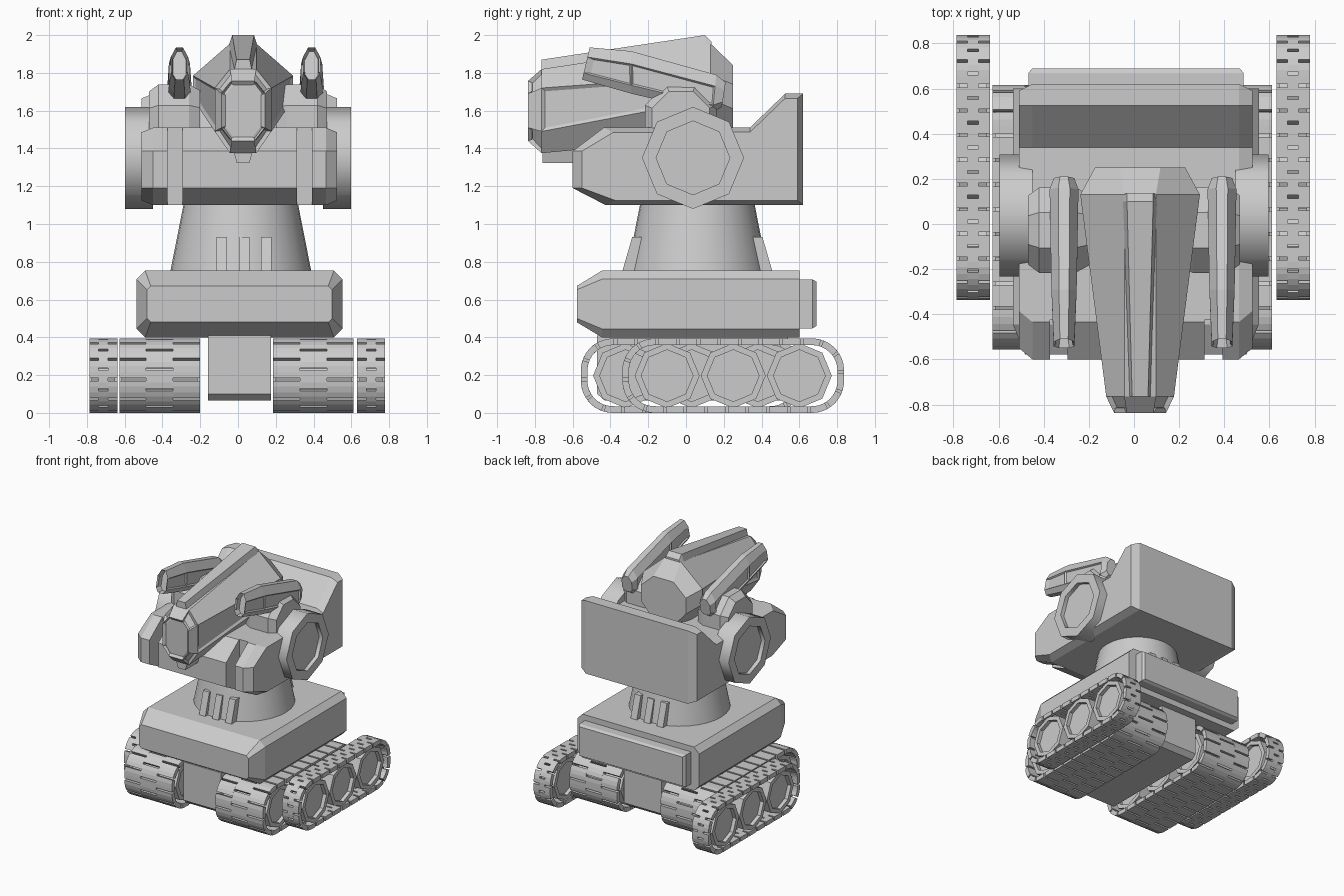
import bpy, bmesh, math
from mathutils import Vector

cube = bpy.data.objects.get("Cube")
if cube:
    bpy.data.objects.remove(cube, do_unlink=True)

GREY = (0.6, 0.6, 0.6, 1)
grey = bpy.data.materials.new("plain grey")
grey.use_nodes = True
grey.diffuse_color = GREY
grey.node_tree.nodes["Principled BSDF"].inputs["Base Color"].default_value = GREY


def loft(bm, rings):
    """Skin a list of equal-length rings and cap both ends."""
    loops = [[bm.verts.new(p) for p in ring] for ring in rings]
    n = len(loops[0])
    for a, b in zip(loops, loops[1:]):
        for i in range(n):
            j = (i + 1) % n
            bm.faces.new((a[i], a[j], b[j], b[i]))
    bm.faces.new(loops[0])
    bm.faces.new(loops[-1])


def clean(bm):
    bmesh.ops.remove_doubles(bm, verts=bm.verts, dist=0.0005)
    bmesh.ops.recalc_face_normals(bm, faces=bm.faces)


def recess(bm, rule, thickness, depth):
    """Inset and sink every face whose normal and centre fit the rule."""
    bm.normal_update()
    faces = [f for f in bm.faces if rule(f.normal, f.calc_center_median())]
    bmesh.ops.inset_individual(bm, faces=faces, thickness=thickness, depth=-depth)


def finish(bm, name, smooth=0):
    mesh = bpy.data.meshes.new(name)
    bm.to_mesh(mesh)
    bm.free()
    mesh.materials.append(grey)
    obj = bpy.data.objects.new(name, mesh)
    bpy.context.collection.objects.link(obj)
    if smooth:
        bpy.context.view_layer.objects.active = obj
        obj.select_set(True)
        bpy.ops.object.shade_smooth_by_angle(angle=math.radians(smooth))
        obj.select_set(False)
    return obj


def build(name, rings, smooth=0):
    bm = bmesh.new()
    loft(bm, rings)
    clean(bm)
    return finish(bm, name, smooth)


def section(cx, y, hx, z0, z1, c):
    """Chamfered rectangle standing across y."""
    pts = [(hx, z0 + c), (hx, z1 - c), (hx - c, z1), (c - hx, z1),
           (-hx, z1 - c), (-hx, z0 + c), (c - hx, z0), (hx - c, z0)]
    return [(cx + x, y, z) for x, z in pts]


def octagon(cx, y, half):
    """Symmetric octagon across y from its right half, top to bottom."""
    pts = half + [(-x, z) for x, z in reversed(half)]
    return [(cx + x, y, z) for x, z in pts]


def drum(name, y, z, steps, smooth=0):
    """Eight-sided solid along x from (x, radius) steps."""
    rings = [[(x, y + r * math.cos(k * math.pi / 4), z + r * math.sin(k * math.pi / 4))
              for k in range(8)] for x, r in steps]
    return build(name, rings, smooth)


def dished(x0, x1, r, ri, d):
    return [(x0 + d, ri), (x0, ri), (x0, r), (x1, r), (x1, ri), (x1 - d, ri)]


# Crawler tracks: three interlocking columns of links around wheels
HL, HH, R = 0.587, 0.197, 0.17
A, B = HL - R, HH - R
ARC = R * math.pi / 2
LENGTH = 4 * (A + B + ARC)


def track_point(s, inset):
    s %= LENGTH
    corners = [(A, B), (-A, B), (-A, -B), (A, -B)]
    for k in range(4):
        straight = 2 * (B if k % 2 else A)
        if s < ARC + straight:
            break
        s -= ARC + straight
    ang = k * math.pi / 2 + min(s, ARC) / R
    run = max(0, s - ARC)
    y, z = corners[k]
    r = R - inset
    return (y + r * math.cos(ang) - run * math.sin(ang),
            z + r * math.sin(ang) + run * math.cos(ang))


def track(name, cx, cy, half, links=26, gap=0.014):
    bm = bmesh.new()
    pitch = LENGTH / links
    third = half / 3
    for x0, x1, shift in ((-half, -third, 0), (-third, third, 0.5), (third, half, 0)):
        for i in range(links):
            rings = []
            for t in range(4):
                s = (i + shift) * pitch + t / 3 * (pitch - gap)
                (yo, zo), (yi, zi) = track_point(s, 0), track_point(s, 0.035)
                rings.append([(cx + x, cy + y, HH + z) for x, y, z in
                              ((x0, yo, zo), (x1, yo, zo), (x1, yi, zi), (x0, yi, zi))])
            loft(bm, rings)
    bmesh.ops.recalc_face_normals(bm, faces=bm.faces)
    finish(bm, name)
    for i, dy in enumerate((-0.35, 0, 0.35)):
        w = half - 0.012
        drum(f"{name}_wheel_{i}", cy + dy, HH, dished(cx - w, cx + w, 0.172, 0.137, 0.03))


for side, label in ((1, "left"), (-1, "right")):
    track(f"outer_track_{label}", -0.004 + side * 0.709, 0.25, 0.074)
    track(f"inner_track_{label}", -0.008 + side * 0.407, 0.03, 0.213)

# Chassis
build("axle_block", [section(0.008, y, h, z, 0.41, c) for y, h, z, c in
                     ((-0.47, 0.168, 0.1, 0), (-0.43, 0.168, 0.065, 0),
                      (0.5, 0.168, 0.065, 0), (0.54, 0.168, 0.1, 0))])
build("base_hull", [section(0.008, -0.578, 0.49, 0.48, 0.672, 0.02),
                    section(0.008, -0.445, 0.545, 0.4, 0.753, 0.045),
                    section(0.008, 0.6, 0.545, 0.4, 0.753, 0.045)])
build("rear_plate", [section(0.009, 0.59, 0.476, 0.448, 0.707, 0),
                     section(0.009, 0.67, 0.476, 0.448, 0.707, 0),
                     section(0.009, 0.69, 0.46, 0.46, 0.695, 0)])

# Neck with three fins front and back
build("neck", [[(0.015 + r * math.cos(k * math.pi / 16), 0.06 + r * math.sin(k * math.pi / 16), z)
                for k in range(32)] for z, r in ((0.74, 0.375), (1.12, 0.3))], 40)
for facing in (-1, 1):
    for i in range(3):
        cx = 0.032 + (i - 1) * 0.117
        prof = [(0.4, 0.74), (0.345, 0.93), (0.285, 0.93), (0.28, 0.74)]
        build(f"neck_fin_{'front' if facing < 0 else 'back'}_{i}",
              [[(cx + dx, 0.06 + facing * d, z) for d, z in prof] for dx in (-0.028, 0.028)])

# Turret body: side profile swept across x, with two front grooves
PROFILE = [(-0.435, 1.51), (-0.6, 1.386), (-0.6, 1.19), (-0.425, 1.1),
           (0.62, 1.1), (0.62, 1.69), (0.525, 1.69), (0.34, 1.512)]


def body_ring(x, groove=False, inset=0.0):
    ring = []
    for y, z in PROFILE:
        if groove:
            y = max(y, -0.425)
        y += inset if y < -0.3 else -inset * 0.6 if y > 0.6 else 0
        z += inset * 0.5 if z < 1.15 else -inset * 0.5 if z > 1.5 else 0
        ring.append((x, y, z))
    return ring


build("turret_body", [body_ring(-0.51, inset=0.05), body_ring(-0.45),
                      body_ring(-0.373), body_ring(-0.373, True),
                      body_ring(-0.294, True), body_ring(-0.294),
                      body_ring(0.313), body_ring(0.313, True),
                      body_ring(0.392, True), body_ring(0.392),
                      body_ring(0.465), body_ring(0.525, inset=0.05)])

# Side drums, shoulders and guns
for side, label in ((1, "left"), (-1, "right")):
    drum(f"side_drum_{label}", 0.037, 1.35,
         [(side * x, r) for x, r in ((0.45, 0.27), (0.597, 0.27), (0.597, 0.195), (0.565, 0.195))], 50)
    build(f"shoulder_{label}",
          [[(side * x, -0.027 + r * math.cos((k + 0.5) * math.pi / 4),
             1.55 + r * math.sin((k + 0.5) * math.pi / 4)) for k in range(8)]
           for x, r in ((0.2, 0.17), (0.26, 0.205), (0.42, 0.205), (0.47, 0.165))], 25)

    cx = 0.04 + side * 0.35
    rings = []
    for y, top, bottom, w, lean in ((-0.53, 1.935, 1.765, 0.046, 0.02), (-0.29, 1.915, 1.69, 0.056, 0),
                                    (0.15, 1.79, 1.59, 0.064, 0.01), (0.2, 1.75, 1.62, 0.045, 0.01)):
        h = top - bottom
        half = [(w * 0.4, top), (w, top - h * 0.3), (w, bottom + h * 0.2), (w * 0.5, bottom)]
        rings.append([(x, y + lean * (2 * (z - bottom) / h - 1), z)
                      for x, _, z in octagon(cx, y, half)])
    bm = bmesh.new()
    loft(bm, rings)
    clean(bm)
    recess(bm, lambda n, c: n.y < -0.8, 0.012, 0.05)
    recess(bm, lambda n, c: abs(n.x) > 0.95 and c.y > -0.5, 0.012, 0.01)
    finish(bm, f"gun_{label}")

# Head: tapered octagonal hull with sunk snout, vents and side panels
CX = 0.027
bm = bmesh.new()
loft(bm, [octagon(CX, y, half) for y, half in (
    (-0.837, [(0.06, 1.757), (0.115, 1.69), (0.115, 1.51), (0.06, 1.44)]),
    (-0.765, [(0.07, 1.82), (0.15, 1.72), (0.15, 1.49), (0.07, 1.375)]),
    (0.13, [(0.07, 1.955), (0.265, 1.785), (0.265, 1.66), (0.13, 1.46)]),
    (0.25, [(0.09, 1.84), (0.2, 1.74), (0.2, 1.61), (0.1, 1.5)]))])
clean(bm)
recess(bm, lambda n, c: n.y < -0.95, 0.022, 0.015)
recess(bm, lambda n, c: -0.83 < c.y < -0.77 and abs(n.x) > 0.25 and abs(n.z) > 0.2, 0.016, 0.02)
recess(bm, lambda n, c: abs(n.x) > 0.9 and -0.5 < c.y < 0, 0.025, 0.012)
finish(bm, "head")


def ridge(name, stations):
    build(name, [[(CX - w, y, z0), (CX + w, y, z0), (CX + t, y, z1), (CX - t, y, z1)]
                 for y, w, t, z0, z1 in stations])


# Crest along the top and chin keel below
ridge("head_crest", [(-0.765, 0.05, 0.035, 1.8, 1.87), (0.1, 0.08, 0.058, 1.93, 2.0),
                     (0.135, 0.08, 0.058, 1.93, 1.965)])
ridge("chin_keel", [(-0.76, 0.055, 0.033, 1.4, 1.322), (-0.45, 0.055, 0.033, 1.41, 1.322)])
